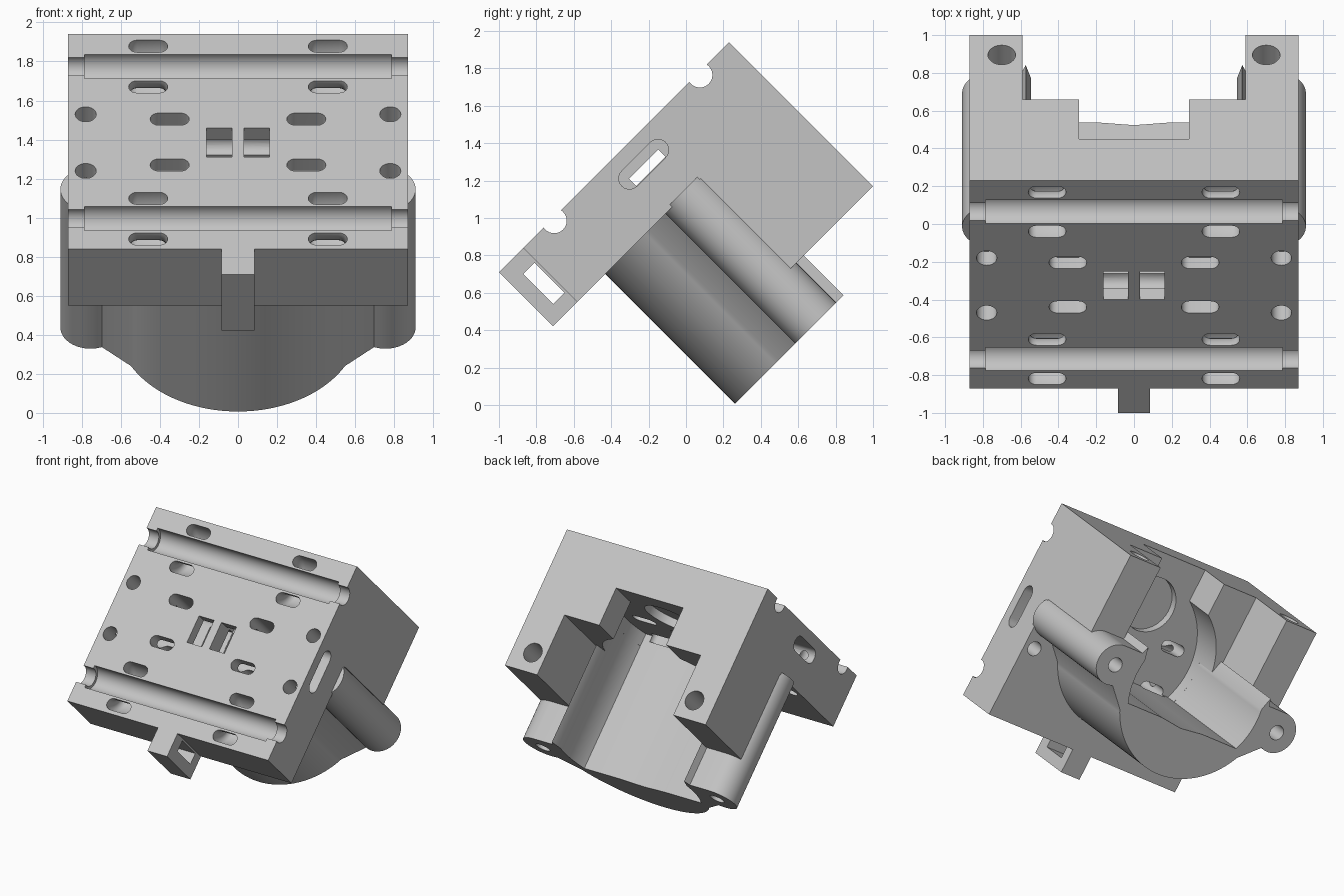
import bpy, bmesh, math
from math import cos, sin, radians, pi
from mathutils import Matrix

if "Cube" in bpy.data.objects:
    bpy.data.objects.remove(bpy.data.objects["Cube"])

grey = bpy.data.materials.new("light_grey")
grey.use_nodes = True
COLOUR = (0.55, 0.55, 0.55, 1)
grey.diffuse_color = COLOUR
grey.node_tree.nodes["Principled BSDF"].inputs["Base Color"].default_value = COLOUR

# Local frame: x across, y up along the tilted face, z out of the face
FACE, BACK, TOP, BOTTOM, HALF = 1.209, 0.80, 1.534, -0.021, 0.87
AXIS = 0.81          # height of the cradle axis
END = -0.18          # far end of the cradle


def finish(name, bm):
    bmesh.ops.recalc_face_normals(bm, faces=bm.faces)
    mesh = bpy.data.meshes.new(name)
    bm.to_mesh(mesh)
    bm.free()
    mesh.materials.append(grey)
    ob = bpy.data.objects.new(name, mesh)
    bpy.context.collection.objects.link(ob)
    return ob


def prism(name, pts, a, b, axis="z"):
    """Extrude a 2D outline from a to b along one local axis."""
    place = {"x": lambda p, t: (t, p[0], p[1]),
             "y": lambda p, t: (p[0], t, p[1]),
             "z": lambda p, t: (p[0], p[1], t)}[axis]
    bm = bmesh.new()
    low = [bm.verts.new(place(p, a)) for p in pts]
    high = [bm.verts.new(place(p, b)) for p in pts]
    bm.faces.new(low)
    bm.faces.new(high)
    for i in range(len(pts)):
        j = (i + 1) % len(pts)
        bm.faces.new((low[i], low[j], high[j], high[i]))
    return finish(name, bm)


def arc(cx, cy, r, a0, a1, steps=16):
    angles = [radians(a0 + (a1 - a0) * i / steps) for i in range(steps + 1)]
    return [(cx + r * cos(a), cy + r * sin(a)) for a in angles]


def circle(cx, cy, r, steps=32):
    return arc(cx, cy, r, 0, 360, steps)[:-1]


def rect(x0, x1, y0, y1):
    return [(x0, y0), (x1, y0), (x1, y1), (x0, y1)]


def stadium(cx, cy, half, r):
    h = half - r
    return arc(cx + h, cy, r, -90, 90, 10) + arc(cx - h, cy, r, 90, 270, 10)


def ring(cx, cy, cz, radius, half, r):
    """Revolve a stadium outline around an axis parallel to x."""
    bm = bmesh.new()
    steps = 32
    loops = []
    for k in range(steps):
        a = 2 * pi * k / steps
        loops.append([bm.verts.new((x, cy + q * cos(a), cz + q * sin(a)))
                      for x, q in stadium(cx, radius, half, r)])
    for k in range(steps):
        one, two = loops[k], loops[(k + 1) % steps]
        for i in range(len(one)):
            j = (i + 1) % len(one)
            bm.faces.new((one[i], one[j], two[j], two[i]))
    return finish("tie_tunnel_cutter", bm)


def combine(target, tools, operation="DIFFERENCE"):
    for tool in tools:
        mod = target.modifiers.new("cut", "BOOLEAN")
        mod.operation, mod.solver, mod.object = operation, "EXACT", tool
    graph = bpy.context.evaluated_depsgraph_get()
    graph.update()
    mesh = bpy.data.meshes.new_from_object(target.evaluated_get(graph))
    target.modifiers.clear()
    target.data = mesh
    for tool in tools:
        bpy.data.objects.remove(tool)


# Main plate with the stepped upper block and its two arms
body = prism("mounting_body", rect(-HALF, HALF, BOTTOM, TOP), BACK, FACE)
right = [(HALF, 1.0), (HALF, 0.12), (0.59, 0.12), (0.59, 0.60)]
block = prism("block", right + [(-x, z) for x, z in reversed(right)], 0.912, TOP, "y")
tab = prism("tab", rect(-0.085, 0.085, -0.205, 0.05), BACK, FACE)
combine(body, [block, tab], "UNION")

# Bore for the round unit, its floor level with the cradle, and the top notch
FLOOR = 0.58
inner = arc(0, AXIS, 0.555, -24.5, 204.5, 48)
cuts = [prism("bore", inner + [(-0.19, FLOOR), (0, 0.56), (0.19, FLOOR)], -0.3, 0.898),
        prism("notch", rect(-0.29, 0.29, 1.0, 1.7), 0.3, 0.898),
        prism("shaft_recess", circle(0, 1.15, 0.21), 0.7, 0.96),
        prism("tab_window", rect(-0.12, -0.035, 0.884, 1.11), -0.3, 0.3, "x")]

# Side tie passage, interrupted by a thin web in the middle
for s in (-1, 1):
    cuts.append(prism("side_passage", stadium(0.75, 1.07, 0.165, 0.057),
                      s * 0.03, s * 1.0, "x"))
cuts.append(prism("web_gap", rect(0.64, 0.86, 1.015, 1.07), -0.05, 0.05, "x"))

# Rod grooves across the face, wider between the ends
for u in (0.198, 1.30):
    cuts.append(prism("rod_groove", circle(u, 1.195, 0.067), -1, 1, "x"))
    cuts.append(prism("bearing_groove", circle(u, 1.195, 0.089), -0.785, 0.785, "x"))
    for s in (-1, 1):
        cuts.append(ring(s * 0.46, u, 1.2, 0.148, 0.10, 0.044))

for s in (-1, 1):
    # Centre windows, inner slots, round holes and arm holes
    cuts.append(prism("window", rect(s * 0.097 - 0.065, s * 0.097 + 0.065, 0.643, 0.855),
                      0.85, 1.3))
    for u in (0.587, 0.919):
        cuts.append(prism("slot", stadium(s * 0.35, u, 0.10, 0.044), 0.85, 1.3))
    for u in (0.544, 0.954):
        cuts.append(prism("hole", circle(s * 0.78, u, 0.054), 0.7, 1.3))
    cuts.append(prism("arm_hole", circle(s * 0.70, 0.268, 0.073), 0.8, 1.7, "y"))
combine(body, cuts)

# Half-round cradle with an ear on each side
half = (arc(0, AXIS, 0.62, -90, -28, 24)
        + arc(0.755, 0.80, 0.155, -112, 90, 24)
        + [(0.595, 0.955), (0.573, 1.01)]
        + arc(0, AXIS, 0.555, 10.6, -24.5, 14)
        + [(0.19, FLOOR), (0, 0.56)])
outline = half + [(-x, y) for x, y in reversed(half[1:-1])]
cradle = prism("cradle", outline, END, 0.82)
combine(cradle, [prism("ear_hole", circle(s * 0.755, 0.80, 0.055), -0.4, 0.3)
                 for s in (-1, 1)])

# Tilt everything back and smooth the curved faces
for ob in (body, cradle):
    ob.matrix_world = Matrix.Rotation(radians(45), 4, "X")
    bpy.ops.object.select_all(action="DESELECT")
    ob.select_set(True)
    bpy.context.view_layer.objects.active = ob
    bpy.ops.object.shade_smooth_by_angle(angle=radians(30))
